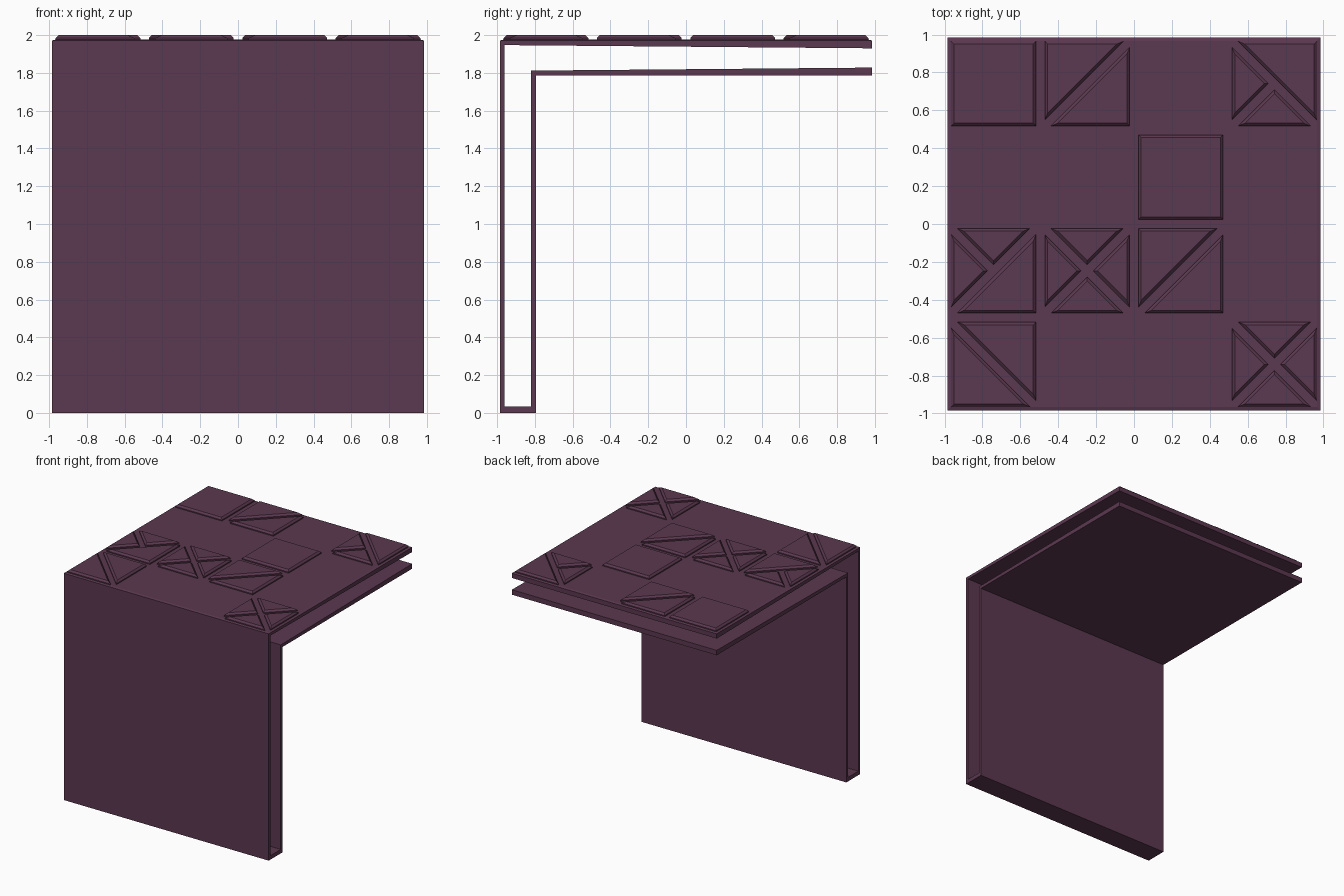
import bpy, bmesh
from mathutils import Vector

if "Cube" in bpy.data.objects:
    bpy.data.objects.remove(bpy.data.objects["Cube"])

mat = bpy.data.materials.new("plum")
mat.diffuse_color = (0.105, 0.04, 0.08, 1)
mat.use_nodes = True
mat.node_tree.nodes["Principled BSDF"].inputs["Base Color"].default_value = mat.diffuse_color

E = 0.985        # half width of the whole piece
TOP = 1.971      # top plate height, below its thin surface layer


def finish(bm, name):
    bmesh.ops.recalc_face_normals(bm, faces=bm.faces)
    me = bpy.data.meshes.new(name)
    bm.to_mesh(me)
    bm.free()
    me.materials.append(mat)
    ob = bpy.data.objects.new(name, me)
    bpy.context.collection.objects.link(ob)
    return ob


def inset(pts, d):
    """Move every side of a counter-clockwise convex polygon inwards by d."""
    out = []
    for i, p in enumerate(pts):
        a = (p - pts[i - 1]).normalized()
        b = (pts[(i + 1) % len(pts)] - p).normalized()
        na, nb = Vector((-a.y, a.x)), Vector((-b.y, b.x))
        out.append(p + (na + nb) * (d / (1 + na.dot(nb))))
    return out


def add_pad(bm, pts, levels):
    """Stack rings of (inset, z) into a raised pad with chamfered rim."""
    rings = [[bm.verts.new((p.x, p.y, z)) for p in inset(pts, d)] for d, z in levels]
    n = len(pts)
    for lo, hi in zip(rings, rings[1:]):
        for i in range(n):
            j = (i + 1) % n
            bm.faces.new((lo[i], lo[j], hi[j], hi[i]))
    bm.faces.new(rings[0][::-1])
    bm.faces.new(rings[-1])


# Folded double-walled shell: one side profile (y, z) extruded across x
profile = [(-E, 0), (-0.795, 0), (-0.795, 1.785), (E, 1.785), (E, 1.828),
           (-0.82, 1.812), (-0.82, 0.035), (-0.96, 0.035), (-0.96, 1.947),
           (E, 1.93), (E, TOP), (-E, TOP)]
bm = bmesh.new()
face = bm.faces.new([bm.verts.new((-E, y, z)) for y, z in profile])
ext = bmesh.ops.extrude_face_region(bm, geom=[face])
moved = [v for v in ext["geom"] if isinstance(v, bmesh.types.BMVert)]
bmesh.ops.translate(bm, verts=moved, vec=(2 * E, 0, 0))
finish(bm, "folded_shell")

# Thin surface layer with a sloped rim on the top plate
bm = bmesh.new()
add_pad(bm, [Vector(p) for p in ((-E, -E), (E, -E), (E, E), (-E, E))],
        [(0, TOP), (0.018, 1.976)])
finish(bm, "top_surface")

# Tile pieces in a cell centred on zero: h = half cell, g = gap cut off at diagonals
h, g = 0.224, 0.032
square = [(-h, -h), (h, -h), (h, h), (-h, h)]
big = [(-h + g, -h), (h, -h), (h, h - g)]        # lower right half
small = [(-h + g, -h), (h - g, -h), (0, -g)]     # bottom quarter


def turn(pts, k):
    """Rotate by k quarter turns counter-clockwise."""
    for _ in range(k):
        pts = [(-y, x) for x, y in pts]
    return pts


quarters = [turn(small, k) for k in range(4)]    # bottom, right, top, left
styles = {
    "square": [square],
    "rising": [big, turn(big, 2)],
    "falling": [turn(big, 1), turn(big, 3)],
    "cross": quarters,
    "rising_split": [big, quarters[2], quarters[3]],
    "falling_split": [turn(big, 1), quarters[0], quarters[3]],
}

# Raised tiles: (column, row from front, style)
layout = [(0, 3, "square"), (1, 3, "rising"), (3, 3, "falling_split"),
          (2, 2, "square"),
          (0, 1, "rising_split"), (1, 1, "cross"), (2, 1, "rising"),
          (0, 0, "falling"), (3, 0, "cross")]
for col, row, style in layout:
    c = Vector(((col - 1.5) * 0.494, (row - 1.5) * 0.494))
    bm = bmesh.new()
    for piece in styles[style]:
        add_pad(bm, [Vector(p) + c for p in piece],
                [(0, 1.974), (0, 1.985), (0.015, 2.0)])
    finish(bm, f"tile_{style}_{col}_{row}")
